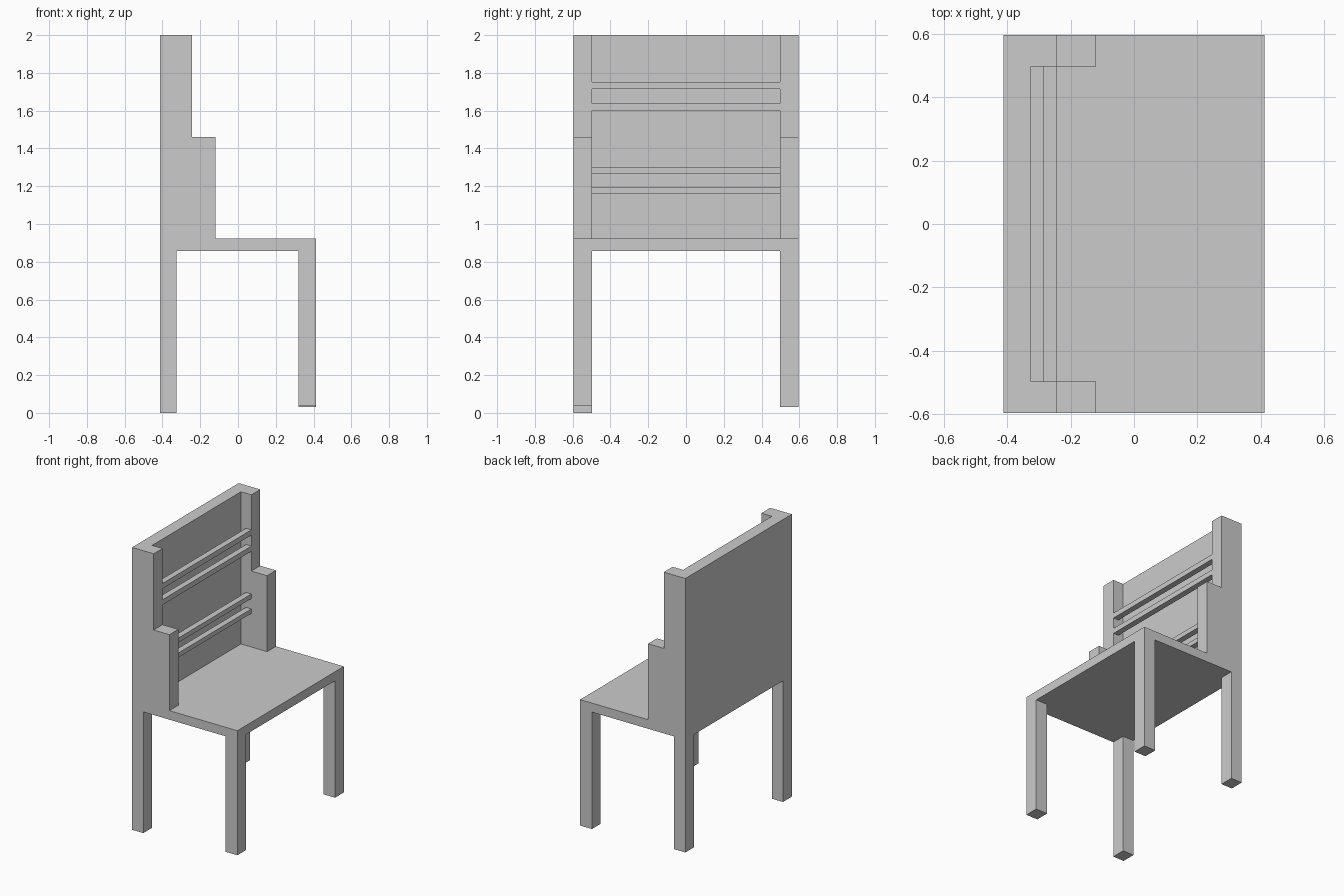
import bpy
import bmesh

if "Cube" in bpy.data.objects:
    bpy.data.objects.remove(bpy.data.objects["Cube"])

X, Y = 0.412, 0.596          # half depth (x) and half width (y)
BACK_IN, FRONT_IN = -0.325, 0.32
Y_IN = 0.497                 # inner side of legs and posts
SEAT_LOW, SEAT_TOP, TOP = 0.858, 0.922, 2.0


def finish(name, bm):
    bmesh.ops.recalc_face_normals(bm, faces=bm.faces)
    mesh = bpy.data.meshes.new(name)
    bm.to_mesh(mesh)
    bm.free()
    obj = bpy.data.objects.new(name, mesh)
    bpy.context.collection.objects.link(obj)
    return obj


def prism(name, profile, y0, y1):
    """Extrude an x-z profile from y0 to y1."""
    bm = bmesh.new()
    face = bm.faces.new([bm.verts.new((x, y0, z)) for x, z in profile])
    ext = bmesh.ops.extrude_face_region(bm, geom=[face])
    moved = [v for v in ext["geom"] if isinstance(v, bmesh.types.BMVert)]
    bmesh.ops.translate(bm, verts=moved, vec=(0, y1 - y0, 0))
    return finish(name, bm)


def box(name, x0, x1, y0, y1, z0, z1):
    return prism(name, [(x0, z0), (x1, z0), (x1, z1), (x0, z1)], y0, y1)


# Seat slab
box("seat", -X, X, -Y, Y, SEAT_LOW, SEAT_TOP)

# Legs, each with its own slightly uneven foot height
for side, y0, y1, back_foot, front_foot in (
        ("right", -Y, -Y_IN, 0.0, 0.04),
        ("left", Y_IN, Y, 0.06, 0.03)):
    box(f"back_leg_{side}", -X, BACK_IN, y0, y1, back_foot, SEAT_LOW)
    box(f"front_leg_{side}", FRONT_IN, X, y0, y1, front_foot, SEAT_LOW)

    # Stepped side post of the backrest
    prism(f"side_post_{side}",
          [(-X, SEAT_TOP), (-0.12, SEAT_TOP), (-0.12, 1.46),
           (-0.243, 1.46), (-0.243, TOP), (-X, TOP)], y0, y1)

# Back panel between the posts
box("back_panel", -X, BACK_IN, -Y_IN, Y_IN, SEAT_TOP, TOP)

# Slats standing clear of the panel
for i, (z0, z1) in enumerate(((1.16, 1.192), (1.265, 1.298),
                              (1.60, 1.637), (1.715, 1.752)), 1):
    box(f"back_slat_{i}", -0.285, -0.243, -Y_IN, Y_IN, z0, z1)
